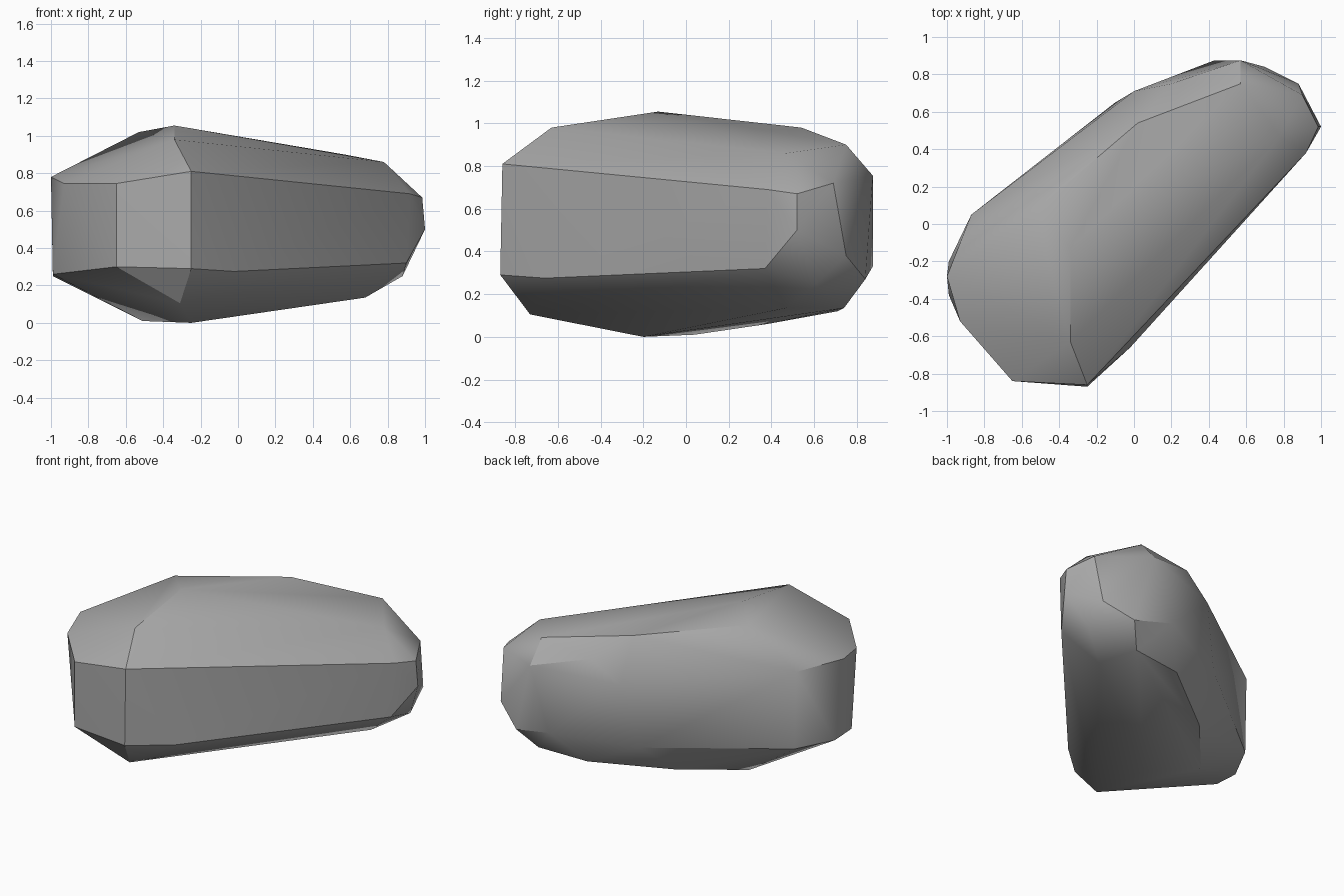
import bpy
import bmesh
import math

# Remove the default cube
default_cube = bpy.data.objects.get("Cube")
if default_cube:
    bpy.data.objects.remove(default_cube, do_unlink=True)

# Corner loops of the boulder, each running counterclockwise from the front
CROWN = [(-.34, -.63, .98), (-.34, -.13, 1.055), (.78, .47, .86), (.57, .75, .9),
         (.2, .75, .85), (.02, .54, .98), (-.53, .07, 1.02)]
SHOULDER = [(-.25, -.86, .81), (.92, .38, .69), (.985, .52, .67), (.9, .69, .72),
            (.57, .875, .755), (0, .71, .71), (-.87, .05, .78), (-1, -.28, .78),
            (-.93, -.52, .745), (-.65, -.84, .745)]
SKIRT = [(-.25, -.87, .29), (-.02, -.66, .275), (.9, .37, .32), (1, .52, .5),
         (.88, .61, .25), (.88, .75, .38), (.7, .84, .27), (.43, .875, .33),
         (-.1, .65, .285), (-.86, .05, .25), (-.99, -.2, .25), (-.99, -.38, .26),
         (-.65, -.84, .3)]
FOOT = [(-.31, -.73, .105), (-.25, -.2, 0), (.68, .47, .135), (.6, .74, .135),
        (.25, .71, .12), (-.21, .38, .06), (-.51, .04, .01)]


def make_material(name, colour):
    """Plain flat material, the same in the viewport and in a render."""
    material = bpy.data.materials.new(name)
    material.use_nodes = True
    material.diffuse_color = colour
    shader = material.node_tree.nodes["Principled BSDF"]
    shader.inputs["Base Color"].default_value = colour
    return material


def make_hull(name, loops, material):
    """Wrap a convex faceted skin around the corner loops."""
    bm = bmesh.new()
    for loop in loops:
        for corner in loop:
            bm.verts.new(corner)
    hull = bmesh.ops.convex_hull(bm, input=bm.verts[:])
    # Drop corners that ended up inside the skin
    loose = [v for v in bm.verts if not v.link_faces]
    bmesh.ops.delete(bm, geom=loose, context="VERTS")
    bmesh.ops.recalc_face_normals(bm, faces=bm.faces[:])
    mesh = bpy.data.meshes.new(name)
    bm.to_mesh(mesh)
    bm.free()
    mesh.materials.append(material)
    obj = bpy.data.objects.new(name, mesh)
    bpy.context.collection.objects.link(obj)
    return obj


# Boulder with soft facets and crisp main ridges
stone_grey = make_material("stone_grey", (.4, .4, .4, 1))
boulder = make_hull("boulder", [CROWN, SHOULDER, SKIRT, FOOT], stone_grey)
bpy.ops.object.select_all(action="DESELECT")
boulder.select_set(True)
bpy.context.view_layer.objects.active = boulder
bpy.ops.object.shade_smooth_by_angle(angle=math.radians(30))
